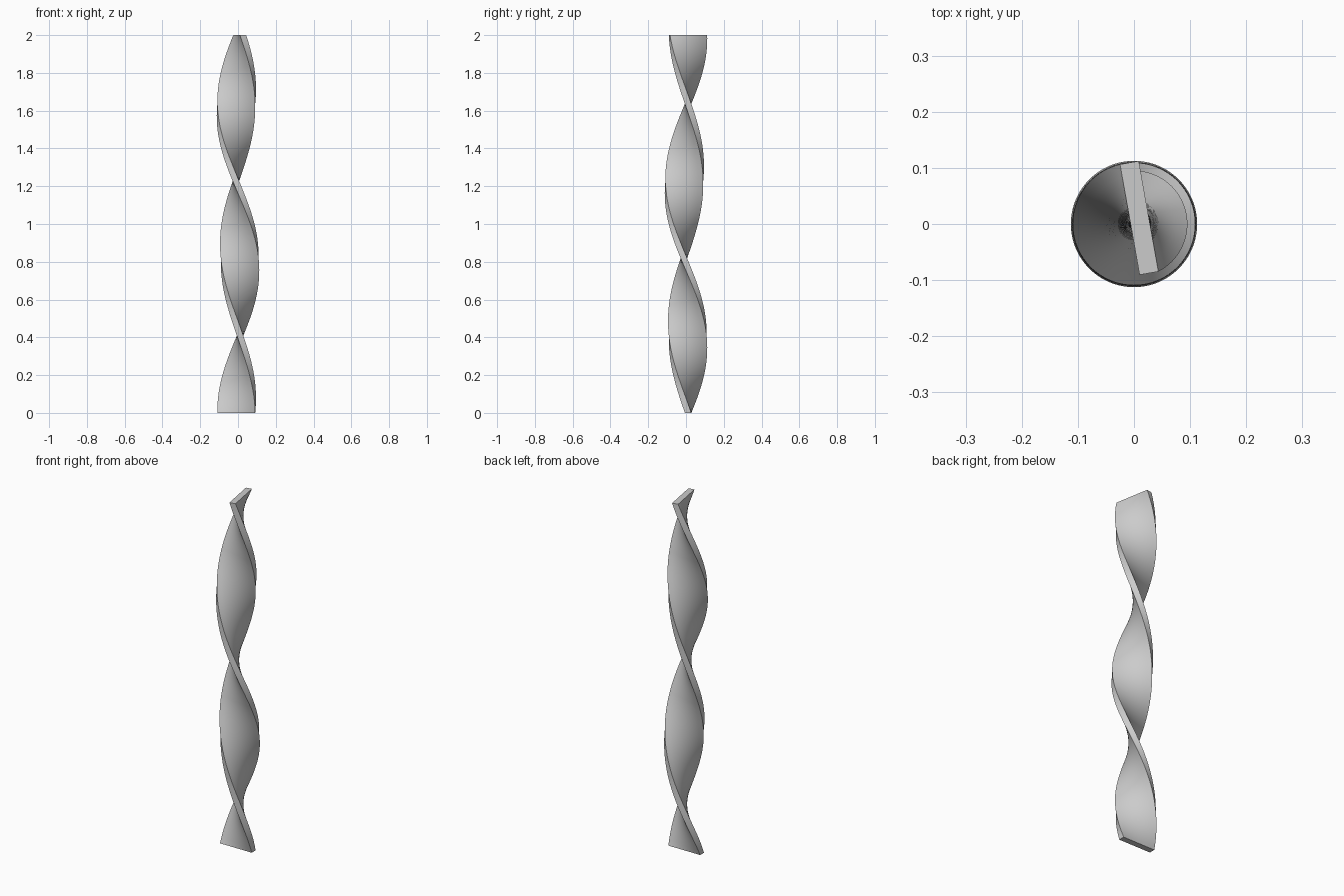
import bpy, bmesh, math

if "Cube" in bpy.data.objects:
    bpy.data.objects.remove(bpy.data.objects["Cube"])

HEIGHT, STEPS = 2.0, 132
START, TWIST = math.radians(180), math.radians(-440)
U0, U1 = -0.091, 0.109      # bar width, off-centre from the twist axis
N0, N1 = -0.006, 0.028      # bar thickness, off-centre too
CUTS = 8                    # divisions across the width

# Rectangular cross-section, walked round once
us = [U0 + (U1 - U0) * i / CUTS for i in range(CUTS + 1)]
section = [(u, N0) for u in us] + [(u, N1) for u in reversed(us)]

# Sweep the section upward while turning it about z
bm = bmesh.new()
rings = []
for k in range(STEPS + 1):
    t = k / STEPS
    c, s = math.cos(START + TWIST * t), math.sin(START + TWIST * t)
    rings.append([bm.verts.new((u * c + n * s, u * s - n * c, HEIGHT * t))
                  for u, n in section])
count = len(section)
for a, b in zip(rings, rings[1:]):
    for i in range(count):
        j = (i + 1) % count
        bm.faces.new((a[i], a[j], b[j], b[i]))

# End caps
bm.faces.new(rings[0])
bm.faces.new(rings[-1])
bmesh.ops.recalc_face_normals(bm, faces=bm.faces)

mesh = bpy.data.meshes.new("twisted_bar")
bm.to_mesh(mesh)
bm.free()
bar = bpy.data.objects.new("twisted_bar", mesh)
bpy.context.collection.objects.link(bar)

# Smooth faces, crisp corners
bpy.context.view_layer.objects.active = bar
bar.select_set(True)
bpy.ops.object.shade_smooth_by_angle(angle=math.radians(30))
